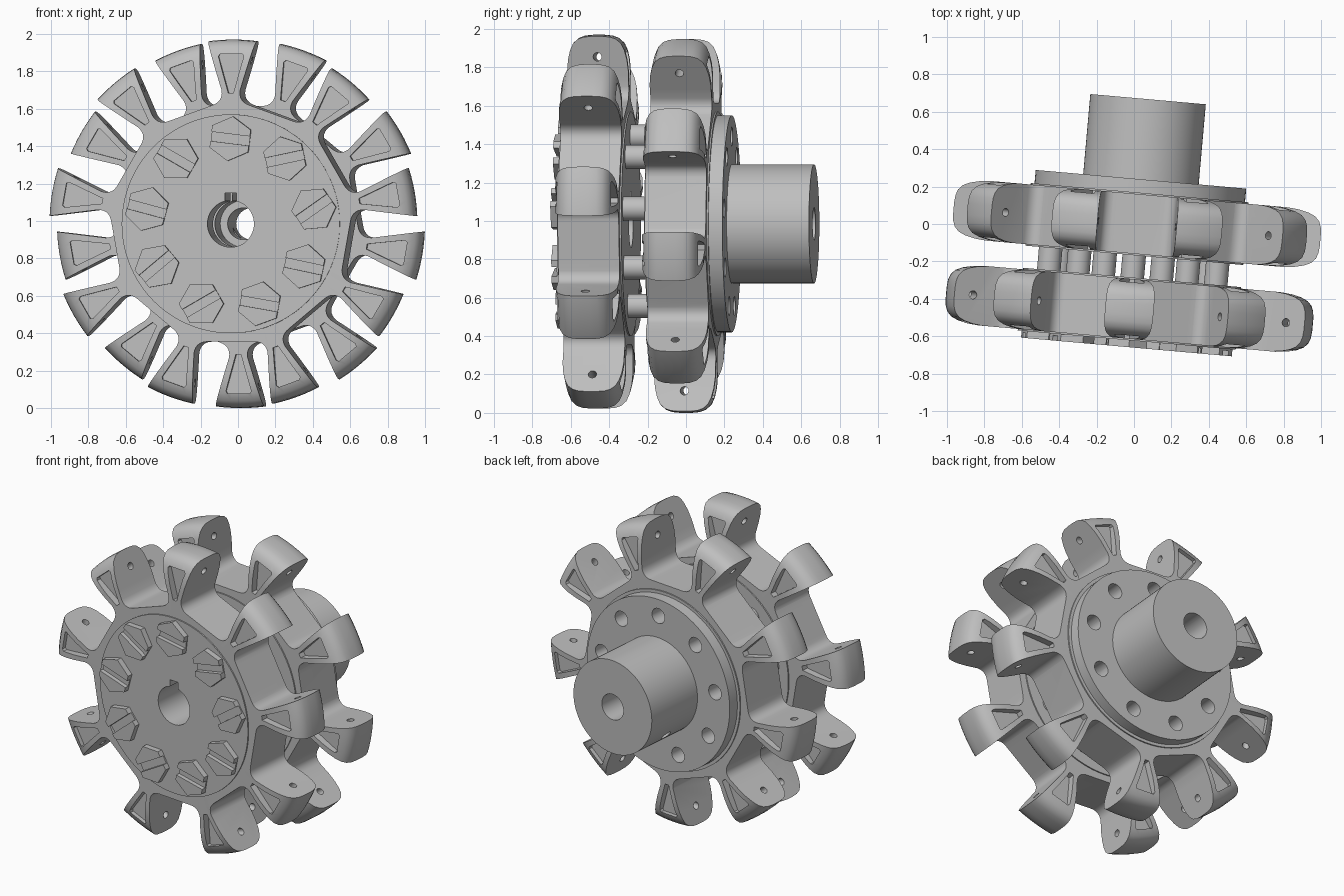
import bpy, bmesh
from math import sin, cos, pi, radians
from mathutils import Matrix, Vector

if "Cube" in bpy.data.objects:
    bpy.data.objects.remove(bpy.data.objects["Cube"])

COUNT = 9
STEP = 2 * pi / COUNT
RING_GAP = 0.455
PLACE = Matrix.Translation((0.016, 0, 0.985)) @ Matrix.Rotation(radians(-5.07), 4, 'Z')

steel = bpy.data.materials.new("grey steel")
steel.use_nodes = True
steel.diffuse_color = (0.52, 0.52, 0.52, 1)
steel.node_tree.nodes["Principled BSDF"].inputs["Base Color"].default_value = steel.diffuse_color


def about_axis(angle):
    return Matrix.Rotation(angle, 4, 'Y')


def circle(r, n=48, start=0.0):
    return [(r * cos(start + 2 * pi * i / n), r * sin(start + 2 * pi * i / n)) for i in range(n)]


def loft(bm, sections, matrix=Matrix()):
    """Join (outline, depth) sections along y into a closed solid."""
    loops = [[bm.verts.new(matrix @ Vector((x, y, z))) for x, z in pts] for pts, y in sections]
    for a, b in zip(loops, loops[1:]):
        for i in range(len(a)):
            j = (i + 1) % len(a)
            bm.faces.new((a[i], a[j], b[j], b[i]))
    bm.faces.new(loops[0])
    bm.faces.new(loops[-1][::-1])


def prism(bm, pts, y0, y1, matrix=Matrix()):
    loft(bm, [(pts, y0), (pts, y1)], matrix)


def lathe(bm, profile, n=96):
    loft(bm, [(circle(r, n), y) for y, r in profile])


def make(name, build):
    bm = bmesh.new()
    build(bm)
    bmesh.ops.recalc_face_normals(bm, faces=bm.faces)
    mesh = bpy.data.meshes.new(name)
    bm.to_mesh(mesh)
    bm.free()
    mesh.materials.append(steel)
    ob = bpy.data.objects.new(name, mesh)
    bpy.context.collection.objects.link(ob)
    return ob


def combine(ob, build, operation='DIFFERENCE'):
    """Apply a boolean with a temporary solid."""
    tool = make("cutter", build)
    mod = ob.modifiers.new("cut", 'BOOLEAN')
    mod.operation, mod.solver, mod.object = operation, 'EXACT', tool
    graph = bpy.context.evaluated_depsgraph_get()
    mesh = bpy.data.meshes.new_from_object(ob.evaluated_get(graph))
    ob.modifiers.clear()
    ob.data = mesh
    bpy.data.objects.remove(tool)


def finish(ob):
    ob.data.transform(PLACE)
    bpy.ops.object.select_all(action='DESELECT')
    ob.select_set(True)
    bpy.context.view_layer.objects.active = ob
    bpy.ops.object.shade_smooth_by_angle(angle=radians(30))


# Outline of the toothed ring: flats, root fillets and flared teeth
def ring_outline():
    a, b, c = Vector((0.10, 0.634)), Vector((0.04, 0.655)), Vector((0.05, 0.715))
    half = []
    for i in range(8):
        t = i / 7
        half.append(a * (1 - t) ** 2 + b * 2 * t * (1 - t) + c * t * t)
    half.append(Vector((0.137, 1.0)))
    tooth = half + [Vector((-p.x, p.y)) for p in reversed(half)]
    pts = []
    for k in range(COUNT):
        s, co = sin(-k * STEP), cos(k * STEP)
        pts += [(p.x * co + p.y * s, -p.x * s + p.y * co) for p in tooth]
    return pts


# Crowned side profile with a slightly raised centre face
HALF_CROWN = [(0.168, 0.585), (0.16, 0.585), (0.16, 0.80), (0.154, 0.86), (0.142, 0.91),
              (0.125, 0.947), (0.1, 0.97), (0.07, 0.981), (0.03, 0.985)]
CROWN = [(-y, r) for y, r in HALF_CROWN] + HALF_CROWN[::-1]


def pockets(bm):
    tri = [(-0.014, 0.70), (0.014, 0.70), (0.068, 0.895), (0.06, 0.908), (-0.06, 0.908), (-0.068, 0.895)]
    across = Matrix.Translation((0, 0, 0.87)) @ Matrix.Rotation(pi / 2, 4, 'Z')
    for k in range(COUNT):
        turn = about_axis(k * STEP)
        for side in (-1, 1):
            prism(bm, tri, side * 0.115, side * 0.25, turn)
        prism(bm, circle(0.022, 16), -0.18, 0.18, turn @ across)


def keyed_bore(bm):
    notch = radians(14)
    arc = [pi / 2 + notch + (2 * pi - 2 * notch) * i / 40 for i in range(41)]
    pts = [(0.125 * cos(a), 0.125 * sin(a)) for a in arc] + [(0.03, 0.165), (-0.03, 0.165)]
    prism(bm, pts, -0.4, 0.4)


def bolt_holes(bm):
    for k in range(COUNT):
        prism(bm, circle(0.05, 24), 0.08, 0.4, about_axis(k * STEP) @ Matrix.Translation((0, 0, 0.455)))


# Two toothed rings, staggered by half a tooth
for name, y, turn in (("front_toothed_ring", -RING_GAP, 0), ("rear_toothed_ring", 0, STEP / 2)):
    ring = make(name, lambda bm: prism(bm, ring_outline(), -0.3, 0.3))
    combine(ring, lambda bm: lathe(bm, CROWN, 144), 'INTERSECT')
    combine(ring, pockets)
    ring.data.transform(about_axis(turn))
    combine(ring, keyed_bore)
    if turn:
        combine(ring, bolt_holes)
    ring.data.transform(Matrix.Translation((0, y, 0)))
    finish(ring)

# Flanged hub with bolt holes, bore and a set screw hole
hub = make("flanged_hub", lambda bm: lathe(bm, [(0.15, 0.565), (0.24, 0.565), (0.24, 0.31), (0.67, 0.31)]))
combine(hub, bolt_holes)
combine(hub, lambda bm: prism(bm, circle(0.085), 0, 0.8))
screw_turn = about_axis(radians(-130)) @ Matrix.Translation((0, 0.45, 0)) @ Matrix.Rotation(pi / 2, 4, 'X')
combine(hub, lambda bm: prism(bm, circle(0.035, 24), 0.02, 0.4, screw_turn))
finish(hub)

# Bolts: slotted hex heads at the front, shanks spanning the gap
SLOTS = [-7, 12, 35, -12, -10, 30, 40, -15, -30]
for k, slot in enumerate(SLOTS):
    spot = about_axis(k * STEP) @ Vector((0, 0, 0.455))
    face = Matrix.Translation((spot.x, -0.62, spot.z)) @ about_axis(-radians(slot))
    head = make(f"bolt_head_{k + 1}",
                lambda bm: prism(bm, circle(0.12, 6, pi / 6), -0.04, 0.02))
    bar = [(-0.2, -0.025), (0.2, -0.025), (0.2, 0.025), (-0.2, 0.025)]
    combine(head, lambda bm: prism(bm, bar, -0.1, -0.012))
    head.data.transform(face)
    finish(head)
    shank = make(f"bolt_shank_{k + 1}", lambda bm: prism(bm, circle(0.063, 32), -0.32, -0.14))
    shank.data.transform(Matrix.Translation((spot.x, 0, spot.z)))
    finish(shank)
